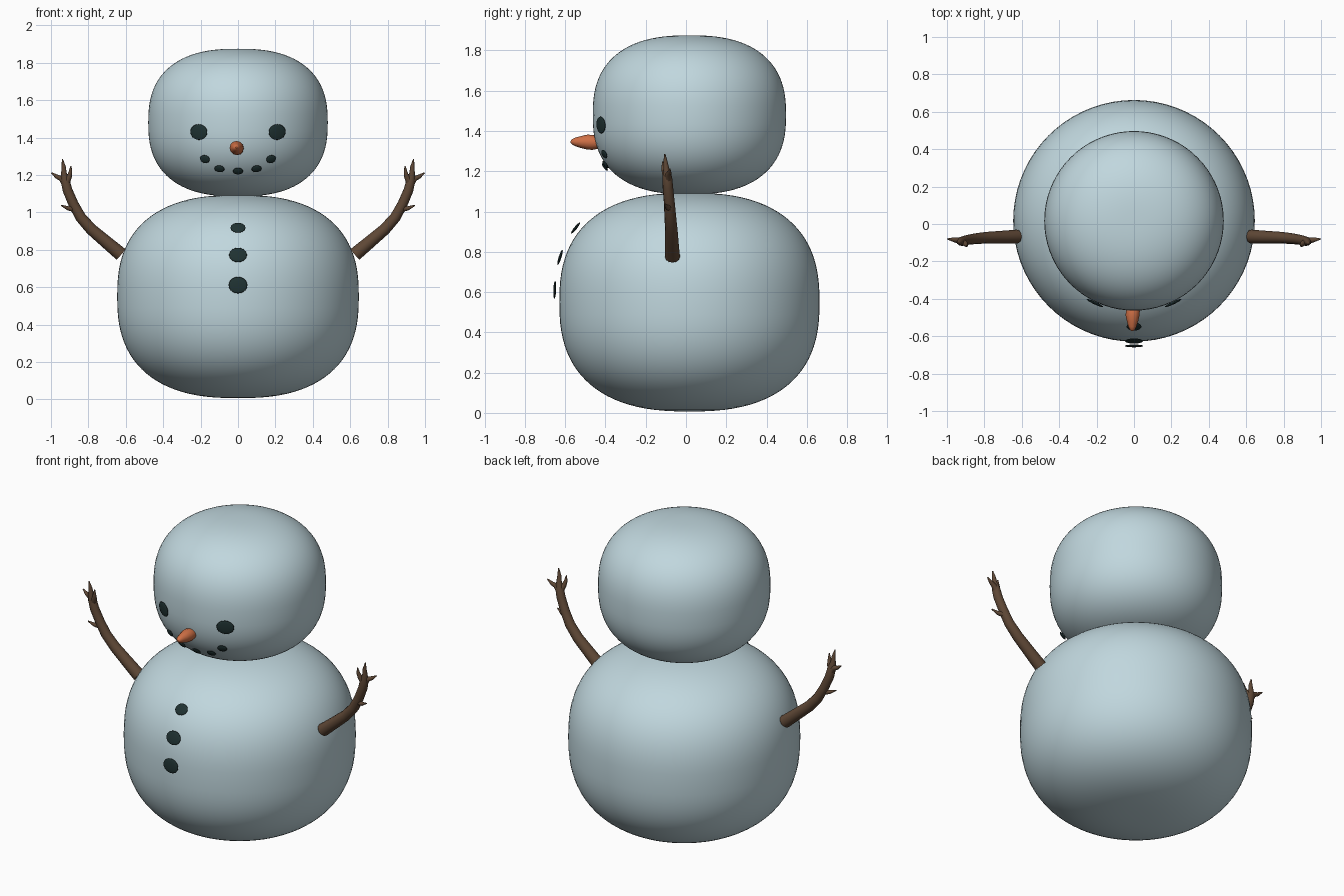
import bpy, bmesh, math
from mathutils import Vector

if "Cube" in bpy.data.objects:
    bpy.data.objects.remove(bpy.data.objects["Cube"])

CY = 0.017          # snowballs sit slightly behind the centre
N = 2.5             # squareness of the snowball profile


def material(name, rgb):
    m = bpy.data.materials.new(name)
    m.diffuse_color = (*rgb, 1)
    m.use_nodes = True
    m.node_tree.nodes["Principled BSDF"].inputs["Base Color"].default_value = m.diffuse_color
    return m


SNOW = material("pale_blue_snow", (0.53, 0.68, 0.73))
COAL = material("dark_coal", (0.014, 0.032, 0.032))
CARROT = material("orange_carrot", (0.62, 0.16, 0.06))
WOOD = material("brown_wood", (0.115, 0.065, 0.037))


def finish(name, bm, mat):
    bmesh.ops.recalc_face_normals(bm, faces=bm.faces)
    for f in bm.faces:
        f.smooth = True
    me = bpy.data.meshes.new(name)
    bm.to_mesh(me)
    bm.free()
    me.materials.append(mat)
    ob = bpy.data.objects.new(name, me)
    bpy.context.collection.objects.link(ob)
    return ob


def snowball(name, zc, radius, half):
    """Sphere remapped to a squarish, flat-topped ball of revolution."""
    bm = bmesh.new()
    bmesh.ops.create_uvsphere(bm, u_segments=72, v_segments=48, radius=1)
    for v in bm.verts:
        r, a = math.hypot(v.co.x, v.co.y), math.atan2(v.co.y, v.co.x)
        r = radius * min(r, 1) ** (2 / N)
        z = math.copysign(min(abs(v.co.z), 1) ** (2 / N), v.co.z)
        v.co = (r * math.cos(a), CY + r * math.sin(a), zc + half * z)
    return finish(name, bm, SNOW)


def coal(name, ball, x, z, rx, rz, gap):
    """Thin lens floating just off the front of a snowball."""
    zc, radius, half = ball
    t = (z - zc) / half
    r = radius * (1 - abs(t) ** N) ** (1 / N)
    y = -math.sqrt(r * r - x * x)
    g = (r / radius) ** (N - 1) / radius
    normal = Vector((x / r * g, y / r * g,
                     math.copysign(abs(t) ** (N - 1), t) / half)).normalized()
    bm = bmesh.new()
    bmesh.ops.create_uvsphere(bm, u_segments=20, v_segments=12, radius=1)
    bmesh.ops.scale(bm, vec=(rx, rz, 0.007), verts=bm.verts)
    ob = finish(name, bm, COAL)
    ob.rotation_euler = normal.to_track_quat('Z', 'Y').to_euler()
    ob.location = Vector((x, CY + y, z)) + normal * gap


BODY = (0.55, 0.646, 0.543)
HEAD = (1.48, 0.48, 0.395)
snowball("body", *BODY)
snowball("head", *HEAD)

# coat buttons
for i, (z, rx, rz) in enumerate([(0.61, 0.05, 0.044), (0.765, 0.048, 0.04), (0.903, 0.04, 0.034)]):
    coal(f"button_{i}", BODY, 0, z, rx, rz, 0.024)

# eyes and mouth
for s in (-1, 1):
    coal(f"eye_{s}", HEAD, s * 0.206, 1.43, 0.05, 0.042, 0.008)
    coal(f"mouth_outer_{s}", HEAD, s * 0.173, 1.29, 0.028, 0.023, 0.012)
    coal(f"mouth_inner_{s}", HEAD, s * 0.097, 1.24, 0.027, 0.022, 0.012)
coal("mouth_middle", HEAD, 0, 1.228, 0.027, 0.022, 0.012)


def branch(name, splines, mat):
    """Tapered tubes along points (x, y, z, radius)."""
    cu = bpy.data.curves.new(name, 'CURVE')
    cu.dimensions = '3D'
    cu.bevel_depth = 1
    cu.bevel_resolution = 4
    cu.use_fill_caps = True
    for pts in splines:
        sp = cu.splines.new('POLY')
        sp.points.add(len(pts) - 1)
        for p, (x, y, z, r) in zip(sp.points, pts):
            p.co = (x, y, z, 1)
            p.radius = r
    cu.materials.append(mat)
    ob = bpy.data.objects.new(name, cu)
    bpy.context.collection.objects.link(ob)
    bpy.ops.object.select_all(action='DESELECT')
    ob.select_set(True)
    bpy.context.view_layer.objects.active = ob
    bpy.ops.object.convert(target='MESH')
    bpy.ops.object.shade_smooth_by_angle(angle=math.radians(50))


# carrot nose
branch("nose", [[(-0.005, -0.43, 1.343, 0.03), (-0.006, -0.465, 1.343, 0.037),
                 (-0.008, -0.49, 1.345, 0.037), (-0.008, -0.52, 1.345, 0.03),
                 (-0.009, -0.55, 1.346, 0.021), (-0.009, -0.566, 1.346, 0.013),
                 (-0.009, -0.573, 1.346, 0.004)]], CARROT)

# twig arms: limb, two side fingers and a small lower twig
ARM = [
    [(0.625, -0.067, 0.775, 0.037), (0.70, -0.07, 0.838, 0.034), (0.785, -0.073, 0.91, 0.031),
     (0.842, -0.078, 0.975, 0.029), (0.88, -0.083, 1.045, 0.027), (0.912, -0.09, 1.12, 0.026),
     (0.924, -0.093, 1.17, 0.024), (0.931, -0.098, 1.21, 0.015), (0.932, -0.102, 1.245, 0.011),
     (0.939, -0.105, 1.285, 0.003)],
    [(0.918, -0.09, 1.145, 0.02), (0.945, -0.088, 1.182, 0.015), (0.97, -0.083, 1.192, 0.011),
     (0.997, -0.08, 1.212, 0.003)],
    [(0.921, -0.093, 1.155, 0.02), (0.902, -0.105, 1.19, 0.014), (0.896, -0.113, 1.215, 0.01),
     (0.893, -0.115, 1.248, 0.003)],
    [(0.876, -0.083, 1.02, 0.018), (0.91, -0.095, 1.022, 0.011), (0.946, -0.105, 1.038, 0.003)],
]
for s, side in ((-1, "left"), (1, "right")):
    branch(f"arm_{side}", [[(s * x, y, z, r) for x, y, z, r in sp] for sp in ARM], WOOD)
